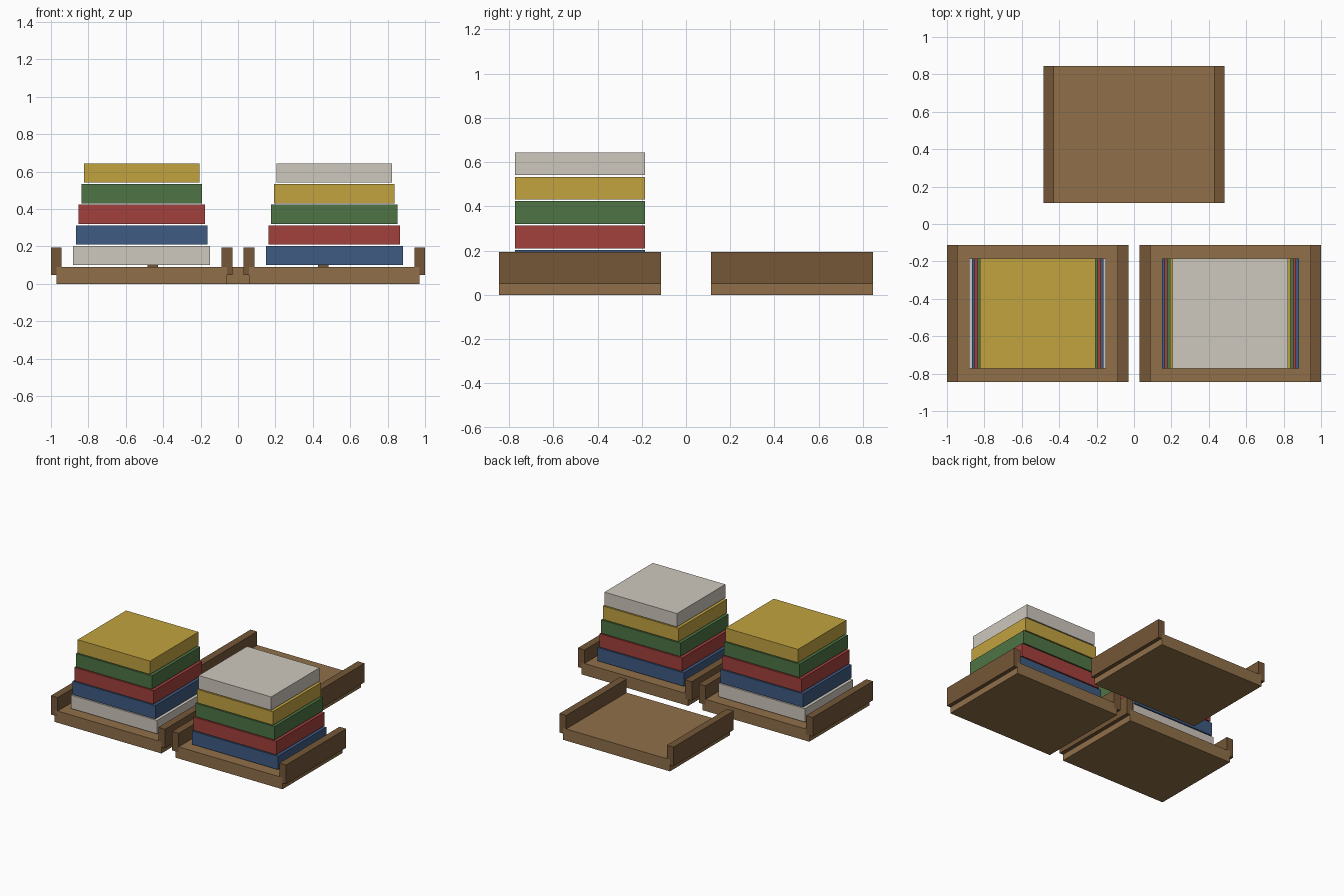
import bpy

if "Cube" in bpy.data.objects:
    bpy.data.objects.remove(bpy.data.objects["Cube"])


def material(name, rgb):
    # sRGB 0-255 to linear
    m = bpy.data.materials.new(name)
    lin = [((c / 255 + 0.055) / 1.055) ** 2.4 for c in rgb]
    m.diffuse_color = (*lin, 1)
    m.use_nodes = True
    m.node_tree.nodes["Principled BSDF"].inputs["Base Color"].default_value = m.diffuse_color
    return m


MATS = {
    "base_wood": material("base_wood", (144, 112, 73)),
    "rail_wood": material("rail_wood", (117, 87, 56)),
    "blue": material("blue", (63, 91, 130)),
    "red": material("red", (163, 65, 60)),
    "green": material("green", (78, 116, 69)),
    "yellow": material("yellow", (194, 163, 64)),
    "white": material("white", (206, 200, 189)),
}


def box(name, center, size, mat):
    bpy.ops.mesh.primitive_cube_add(size=1, location=center)
    ob = bpy.context.object
    ob.name = name
    ob.scale = size
    bpy.ops.object.transform_apply(location=False, rotation=False, scale=True)
    ob.data.materials.append(MATS[mat])
    return ob


DEPTH = 0.732


def tray(name, x, y):
    # flat base with a raised rail on each side
    box(name + "_base", (x, y, 0.045), (0.91, DEPTH, 0.09), "base_wood")
    for side, s in (("left", -1), ("right", 1)):
        box(f"{name}_{side}_rail", (x + s * 0.4565, y, 0.121), (0.057, DEPTH, 0.146), "rail_wood")


def stack(name, x, y, colours):
    # slabs narrowing toward the top, with thin gaps between
    for i, c in enumerate(colours):
        box(f"{name}_{c}_slab", (x, y, 0.151 + 0.1103 * i),
            (0.733 - 0.029 * i, 0.588, 0.103), c)


# three trays
tray("left_tray", -0.515, -0.479)
tray("right_tray", 0.515, -0.479)
tray("back_tray", 0, 0.479)

# two stacks on the front trays
stack("left_stack", -0.515, -0.479, ["white", "blue", "red", "green", "yellow"])
stack("right_stack", 0.515, -0.479, ["blue", "red", "green", "yellow", "white"])
